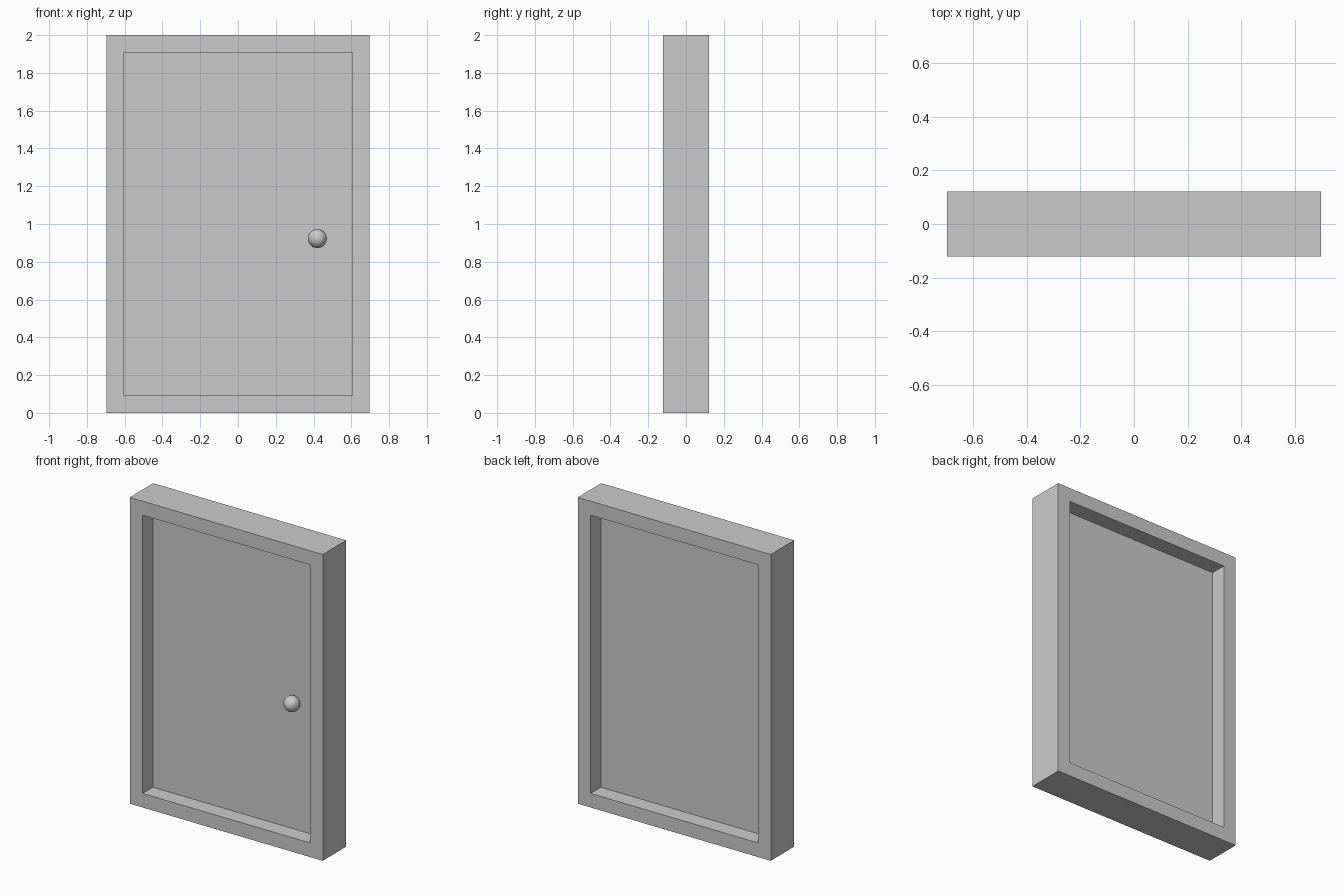
import bpy, bmesh
from mathutils import Matrix

if "Cube" in bpy.data.objects:
    bpy.data.objects.remove(bpy.data.objects["Cube"])

W, D, H = 1.394, 0.242, 2.0      # outer frame size
BORDER = 0.092                   # frame border width
PANEL_T = 0.03                   # door panel thickness


def finish(bm, name):
    bmesh.ops.recalc_face_normals(bm, faces=bm.faces[:])
    mesh = bpy.data.meshes.new(name)
    bm.to_mesh(mesh)
    bm.free()
    obj = bpy.data.objects.new(name, mesh)
    bpy.context.collection.objects.link(obj)
    return obj


def box(size):
    bm = bmesh.new()
    bmesh.ops.create_cube(bm, size=1, matrix=Matrix.Translation((0, 0, H / 2)) @ Matrix.Diagonal((*size, 1)))
    bm.normal_update()
    return bm


# Door frame: box with front and back inset, then opened through
bm = box((W, D, H))
sides = [f for f in bm.faces if abs(f.normal.y) > 0.9]
bmesh.ops.inset_individual(bm, faces=sides, thickness=BORDER, use_even_offset=True)
rims = [e for f in sides for e in f.edges]
bmesh.ops.delete(bm, geom=sides, context='FACES_ONLY')
bmesh.ops.bridge_loops(bm, edges=rims)
finish(bm, "door_frame")

# Door panel filling the opening at mid depth
finish(box((W - 2 * BORDER, PANEL_T, H - 2 * BORDER)), "door_panel")

# Round knob on the front
bm = bmesh.new()
bmesh.ops.create_uvsphere(bm, u_segments=32, v_segments=16, radius=0.05,
                          matrix=Matrix.Translation((0.42, -0.045, 0.923)))
for f in bm.faces:
    f.smooth = True
finish(bm, "door_knob")
